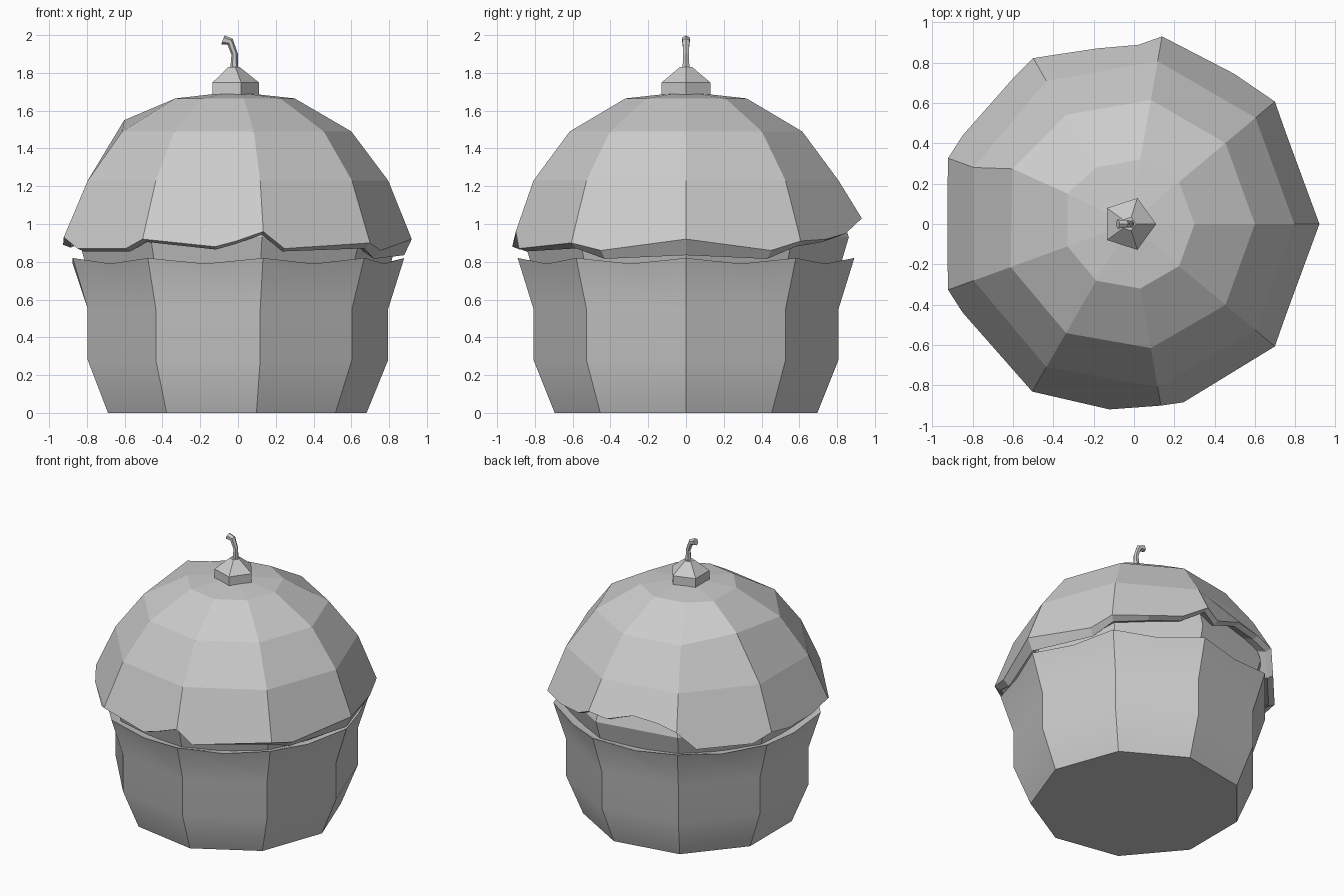
import bpy
import bmesh
from math import sin, cos, radians
from mathutils import Vector

if "Cube" in bpy.data.objects:
    bpy.data.objects.remove(bpy.data.objects["Cube"], do_unlink=True)

SIDES = 9
STEP = 360 // SIDES
CENTRE = -0.025  # the body sits slightly off the x centre

clay = bpy.data.materials.new("light_grey")
clay.use_nodes = True
clay.diffuse_color = (0.6, 0.6, 0.6, 1)
clay.node_tree.nodes["Principled BSDF"].inputs["Base Color"].default_value = (0.6, 0.6, 0.6, 1)


def polar(angle, radius, z):
    a = radians(angle)
    return Vector((CENTRE + radius * cos(a), radius * sin(a), z))


def ring(radius, z, sides=SIDES):
    return [polar(i * 360 / sides, radius, z) for i in range(sides)]


def with_midpoints(points, drop):
    """Add a lowered point in the middle of every side."""
    result = []
    for i, p in enumerate(points):
        middle = (p + points[(i + 1) % len(points)]) / 2
        result += [p, middle - Vector((0, 0, drop))]
    return result


def add_ring(bm, points):
    return [bm.verts.new(p) for p in points]


def bridge(bm, lower, upper):
    """Join two rings; the lower or upper one may have twice the points."""
    n = min(len(lower), len(upper))
    a, b = len(lower) // n, len(upper) // n
    for i in range(n):
        low = [lower[(i * a + k) % len(lower)] for k in range(a + 1)]
        top = [upper[(i * b + k) % len(upper)] for k in range(b + 1)]
        bm.faces.new(low + top[::-1])


def finish(bm, name, smooth=None):
    bmesh.ops.recalc_face_normals(bm, faces=bm.faces)
    mesh = bpy.data.meshes.new(name)
    bm.to_mesh(mesh)
    bm.free()
    mesh.materials.append(clay)
    obj = bpy.data.objects.new(name, mesh)
    bpy.context.collection.objects.link(obj)
    if smooth:
        bpy.ops.object.select_all(action="DESELECT")
        obj.select_set(True)
        bpy.context.view_layer.objects.active = obj
        bpy.ops.object.shade_smooth_by_angle(angle=radians(smooth))
    return obj


def loft(name, rings, smooth=None):
    bm = bmesh.new()
    loops = [add_ring(bm, r) for r in rings]
    for lower, upper in zip(loops, loops[1:]):
        bridge(bm, lower, upper)
    bm.faces.new(loops[0][::-1])
    bm.faces.new(loops[-1])
    return finish(bm, name, smooth)


# Cup with a gently scalloped rim
loft("cup", [
    ring(0.706, 0),
    ring(0.82, 0.28),
    ring(0.82, 0.55),
    with_midpoints(ring(0.905, 0.82), 0.03),
    with_midpoints(ring(0.85, 0.80), 0.02),
], smooth=30)

# Cake wall between the cup and the icing
loft("cake", [ring(0.83, 0.78), ring(0.875, 0.93), ring(0.82, 1.1)], smooth=30)

# Icing dome: faceted rings above a draped, uneven hem (angle, radius, height)
HEM = [
    (0, 0.945, 0.92), (30, 0.90, 0.86),
    (40, 0.945, 0.91), (55, 0.91, 0.92), (70, 0.90, 0.95),
    (80, 0.945, 1.03), (87, 0.89, 0.99), (100, 0.885, 1.06), (112, 0.91, 1.04),
    (120, 0.95, 1.0), (128, 0.925, 0.87), (152, 0.935, 0.87),
    (160, 0.955, 0.93), (172, 0.91, 0.89), (188, 0.91, 0.89),
    (200, 0.955, 0.93), (208, 0.935, 0.87), (232, 0.925, 0.87),
    (240, 0.96, 0.92), (264, 0.925, 0.88), (271, 0.91, 0.91),
    (280, 0.915, 0.96), (287, 0.925, 0.87),
    (320, 0.945, 0.90), (330, 0.90, 0.86),
]

bm = bmesh.new()
hem = add_ring(bm, [polar(*p) for p in HEM])
dome = [add_ring(bm, ring(r, z)) for r, z in ((0.82, 1.23), (0.625, 1.49), (0.325, 1.665))]
dome[1][4].co += Vector((0.01, 0.06, 0.06))
dome[2][4].co += Vector((0, 0.04, 0))
corners = [i for i, p in enumerate(HEM) if p[0] % STEP == 0] + [len(HEM)]
for i in range(SIDES):
    drape = [hem[k % len(hem)] for k in range(corners[i], corners[i + 1] + 1)]
    bm.faces.new(drape + [dome[0][(i + 1) % SIDES], dome[0][i]])
bridge(bm, dome[0], dome[1])
bridge(bm, dome[1], dome[2])
apex = bm.verts.new((CENTRE, 0, 1.70))
for i in range(SIDES):
    bm.faces.new((dome[2][i], dome[2][(i + 1) % SIDES], apex))

# Hem rolled under, deepest on the left side, then tucked in to the cake
fold = []
tuck = []
for angle, radius, z in HEM:
    droop = 0.015 + 0.07 * max(0, cos(radians(angle))) ** 6
    fold.append(polar(angle, radius - 0.04, z - droop))
    tuck.append(polar(angle, 0.78, z + 0.02))
fold = add_ring(bm, fold)
tuck = add_ring(bm, tuck)
bridge(bm, fold, hem)
bridge(bm, tuck, fold)
finish(bm, "icing")

# Five-sided cap on top
loft("cap", [
    ring(0.135, 1.67, 5), ring(0.135, 1.75, 5), ring(0.035, 1.83, 5),
])

# Bent stem: (x, height, half width, tilt in degrees)
STEM = [
    (-0.02, 1.81, 0.022, 0), (-0.018, 1.9, 0.017, -10),
    (-0.042, 1.965, 0.021, -50), (-0.08, 1.975, 0.025, -70),
]
sections = []
for x, z, width, tilt in STEM:
    t = radians(tilt)
    section = []
    for k in range(6):
        a = radians(k * 60)
        section.append(Vector((
            x + width * cos(a) * cos(t),
            width * sin(a),
            z - width * cos(a) * sin(t))))
    sections.append(section)
loft("stem", sections)
